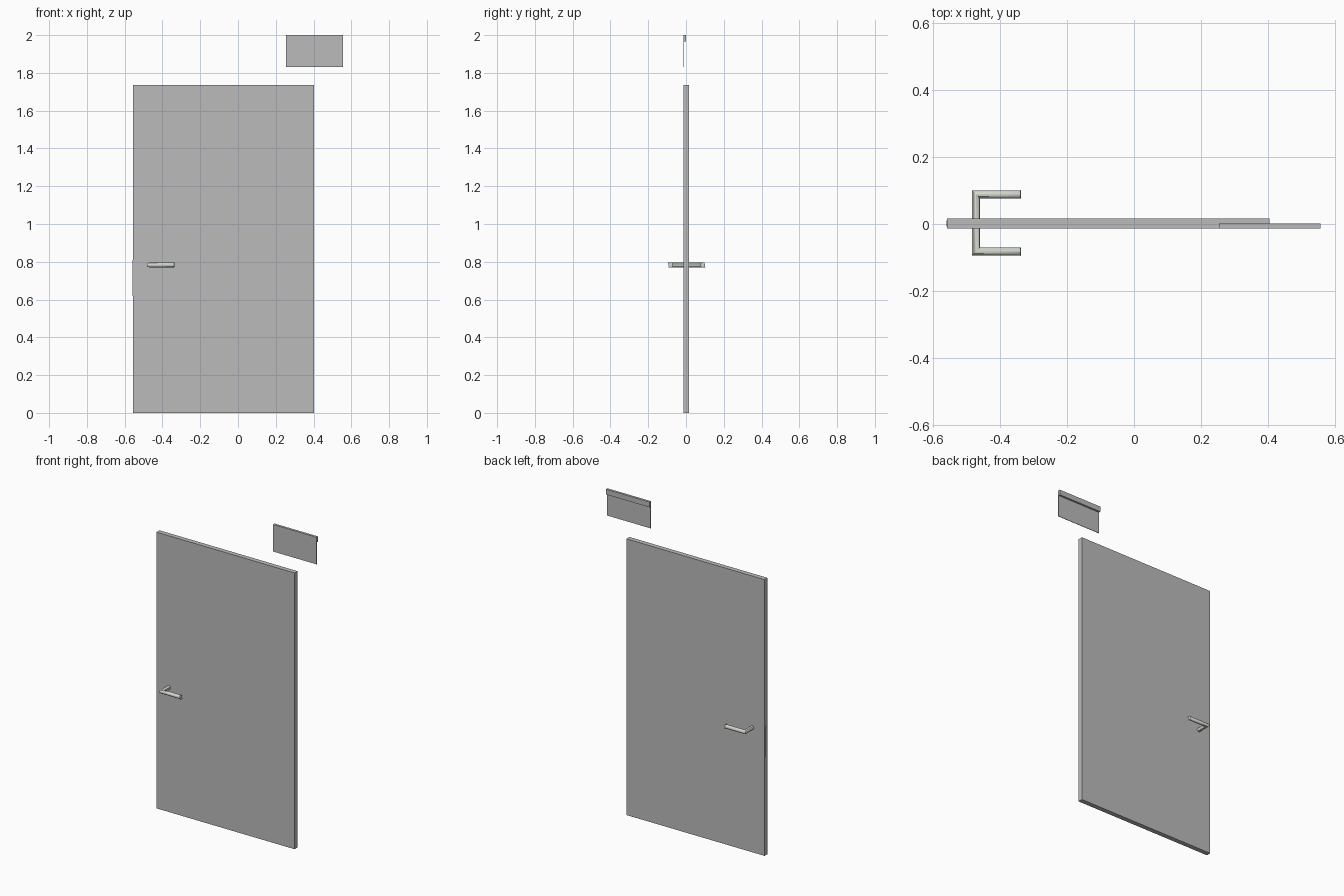
import bpy, bmesh
from mathutils import Vector

cube = bpy.data.objects.get("Cube")
if cube:
    bpy.data.objects.remove(cube, do_unlink=True)


def material(name, colour):
    m = bpy.data.materials.new(name)
    m.use_nodes = True
    m.diffuse_color = (*colour, 1)
    m.node_tree.nodes["Principled BSDF"].inputs["Base Color"].default_value = (*colour, 1)
    return m


GREY = material("door grey", (0.5, 0.5, 0.5))
METAL = material("pale metal", (0.66, 0.7, 0.62))


def add(name, bm, mat):
    bmesh.ops.recalc_face_normals(bm, faces=bm.faces)
    mesh = bpy.data.meshes.new(name)
    bm.to_mesh(mesh)
    bm.free()
    mesh.materials.append(mat)
    ob = bpy.data.objects.new(name, mesh)
    bpy.context.collection.objects.link(ob)
    return ob


def extrude_x(name, profile, x0, x1, mat):
    """Extrude a (y, z) outline from x0 to x1."""
    bm = bmesh.new()
    face = bm.faces.new([bm.verts.new((x0, y, z)) for y, z in profile])
    new = bmesh.ops.extrude_face_region(bm, geom=[face])["geom"]
    verts = [v for v in new if isinstance(v, bmesh.types.BMVert)]
    bmesh.ops.translate(bm, verts=verts, vec=(x1 - x0, 0, 0))
    return add(name, bm, mat)


def rect(y0, y1, z0, z1):
    return [(y0, z0), (y1, z0), (y1, z1), (y0, z1)]


# Door leaf and the small lock plate on its latch edge
LEFT, RIGHT = -0.557, 0.403
extrude_x("door_leaf", rect(-0.014, 0.016, 0, 1.735), LEFT, RIGHT, GREY)
extrude_x("lock_plate", rect(-0.008, 0.01, 0.62, 0.81), LEFT - 0.001, LEFT + 0.001, GREY)

# Hanging plate with a thicker rail along the back of its top edge
extrude_x("top_plate", [(-0.014, 1.83), (-0.011, 1.83), (-0.011, 1.967),
                        (0.001, 1.967), (0.001, 2), (-0.014, 2)], 0.253, 0.556, GREY)

# Lever handle: one round bar with mitred corners through the door
NECK, TIP, FRONT, BACK, HEIGHT, R = -0.471, -0.337, -0.082, 0.088, 0.783, 0.012
path = [Vector(p) for p in ((TIP, FRONT, HEIGHT), (NECK, FRONT, HEIGHT),
                            (NECK, BACK, HEIGHT), (TIP, BACK, HEIGHT))]
curve = bpy.data.curves.new("handle_path", "CURVE")
curve.dimensions = "3D"
curve.bevel_depth = R
curve.bevel_resolution = 4
curve.use_fill_caps = True
spline = curve.splines.new("POLY")
spline.points.add(len(path) - 1)
for point, co in zip(spline.points, path):
    point.co = (*co, 1)
helper = bpy.data.objects.new("handle_path", curve)
bpy.context.collection.objects.link(helper)
bpy.context.view_layer.update()
bm = bmesh.new()
bm.from_mesh(helper.to_mesh())
helper.to_mesh_clear()
bpy.data.objects.remove(helper, do_unlink=True)
bmesh.ops.remove_doubles(bm, verts=bm.verts, dist=0.0001)
# Widen the corner rings along the diagonal so that the bar keeps its width
for v in bm.verts:
    for corner, diagonal in ((path[1], Vector((1, 1, 0))), (path[2], Vector((1, -1, 0)))):
        offset = v.co - corner
        if offset.length < R * 1.5:
            d = diagonal.normalized()
            along = offset.dot(d)
            ring = (R * R - min(abs(offset.z), R) ** 2) ** 0.5
            if abs(along) > 0.0001:
                v.co += d * ((ring * 2 ** 0.5) * (1 if along > 0 else -1) - along)
# Soften the lever tips
tips = [e for e in bm.edges if all(abs(v.co.x - TIP) < 0.0001 for v in e.verts)]
bmesh.ops.bevel(bm, geom=tips, offset=0.003, segments=2, profile=0.5, affect="EDGES")
handle = add("lever_handle", bm, METAL)

bpy.ops.object.select_all(action="DESELECT")
handle.select_set(True)
bpy.context.view_layer.objects.active = handle
bpy.ops.object.shade_smooth_by_angle()
